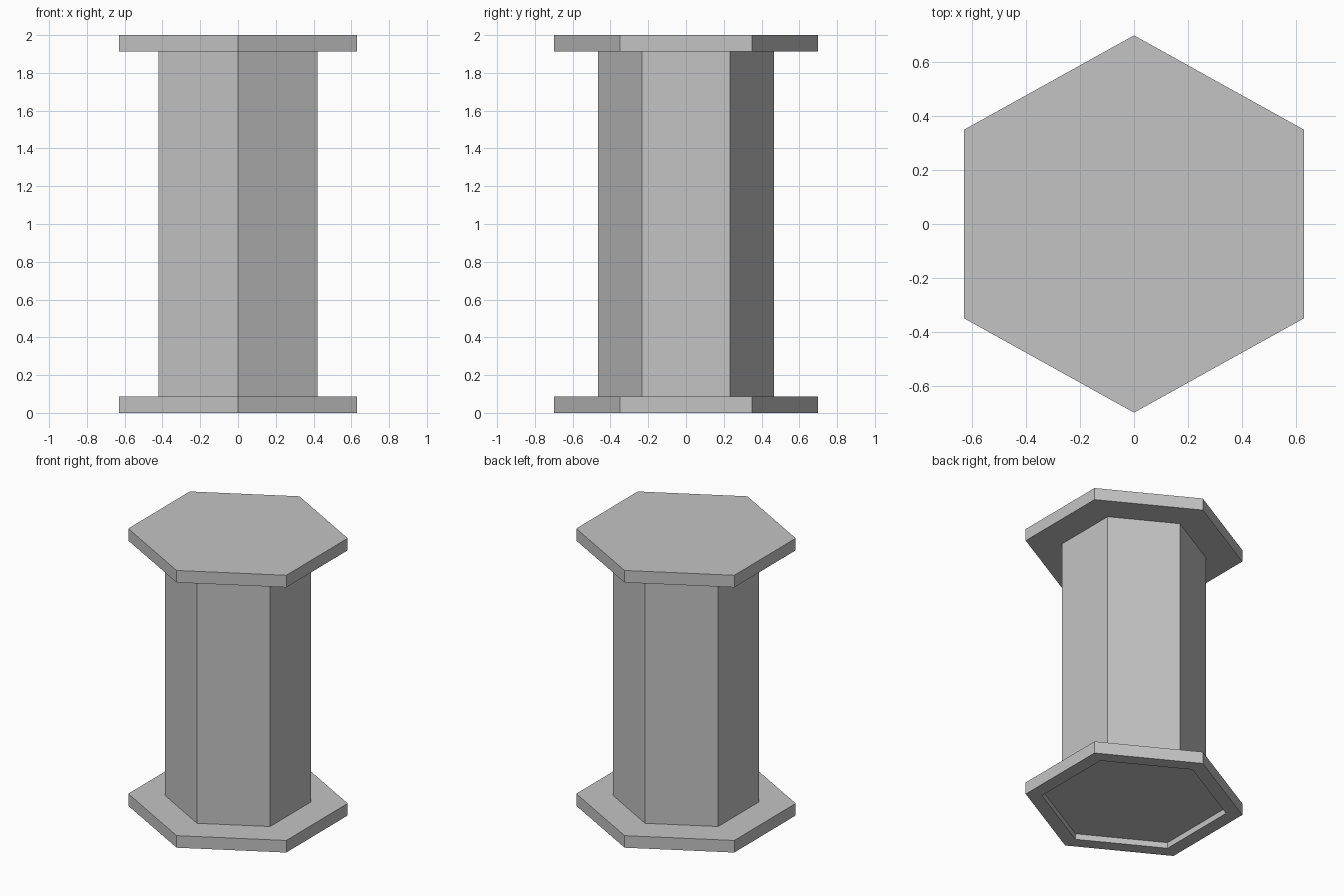
import bpy
import bmesh
import math

default = bpy.data.objects.get("Cube")
if default:
    bpy.data.objects.remove(default, do_unlink=True)

# Plain grey material
grey = bpy.data.materials.new("light_grey")
grey.use_nodes = True
colour = (0.55, 0.55, 0.55, 1.0)
grey.diffuse_color = colour
grey.node_tree.nodes["Principled BSDF"].inputs["Base Color"].default_value = colour

STRETCH = 1.04      # hexagon is slightly wider across x
FLANGE_RADIUS = 0.70
COLUMN_RADIUS = 0.467
HEIGHT = 2.0
THICKNESS = 0.087


def hex_solid(name, rings):
    """Closed hexagonal solid lofted through (radius, z) rings, with points on the y axis."""
    bm = bmesh.new()
    loops = []
    for radius, z in rings:
        loop = []
        for i in range(6):
            a = math.pi / 2 + i * math.pi / 3
            loop.append(bm.verts.new((radius * STRETCH * math.cos(a), radius * math.sin(a), z)))
        loops.append(loop)
    for low, high in zip(loops, loops[1:]):
        for i in range(6):
            j = (i + 1) % 6
            bm.faces.new((low[i], low[j], high[j], high[i]))
    bm.faces.new(loops[0])
    bm.faces.new(loops[-1])
    bmesh.ops.recalc_face_normals(bm, faces=bm.faces)
    mesh = bpy.data.meshes.new(name)
    bm.to_mesh(mesh)
    bm.free()
    mesh.materials.append(grey)
    obj = bpy.data.objects.new(name, mesh)
    bpy.context.collection.objects.link(obj)
    return obj


# Base flange with a shallow recess underneath
recess = FLANGE_RADIUS * 0.85
hex_solid("base_flange", [(recess, 0.042), (recess, 0), (FLANGE_RADIUS, 0),
                          (FLANGE_RADIUS, THICKNESS)])

# Central column
hex_solid("column", [(COLUMN_RADIUS, THICKNESS), (COLUMN_RADIUS, HEIGHT - THICKNESS)])

# Flat top flange
hex_solid("top_flange", [(FLANGE_RADIUS, HEIGHT - THICKNESS), (FLANGE_RADIUS, HEIGHT)])
